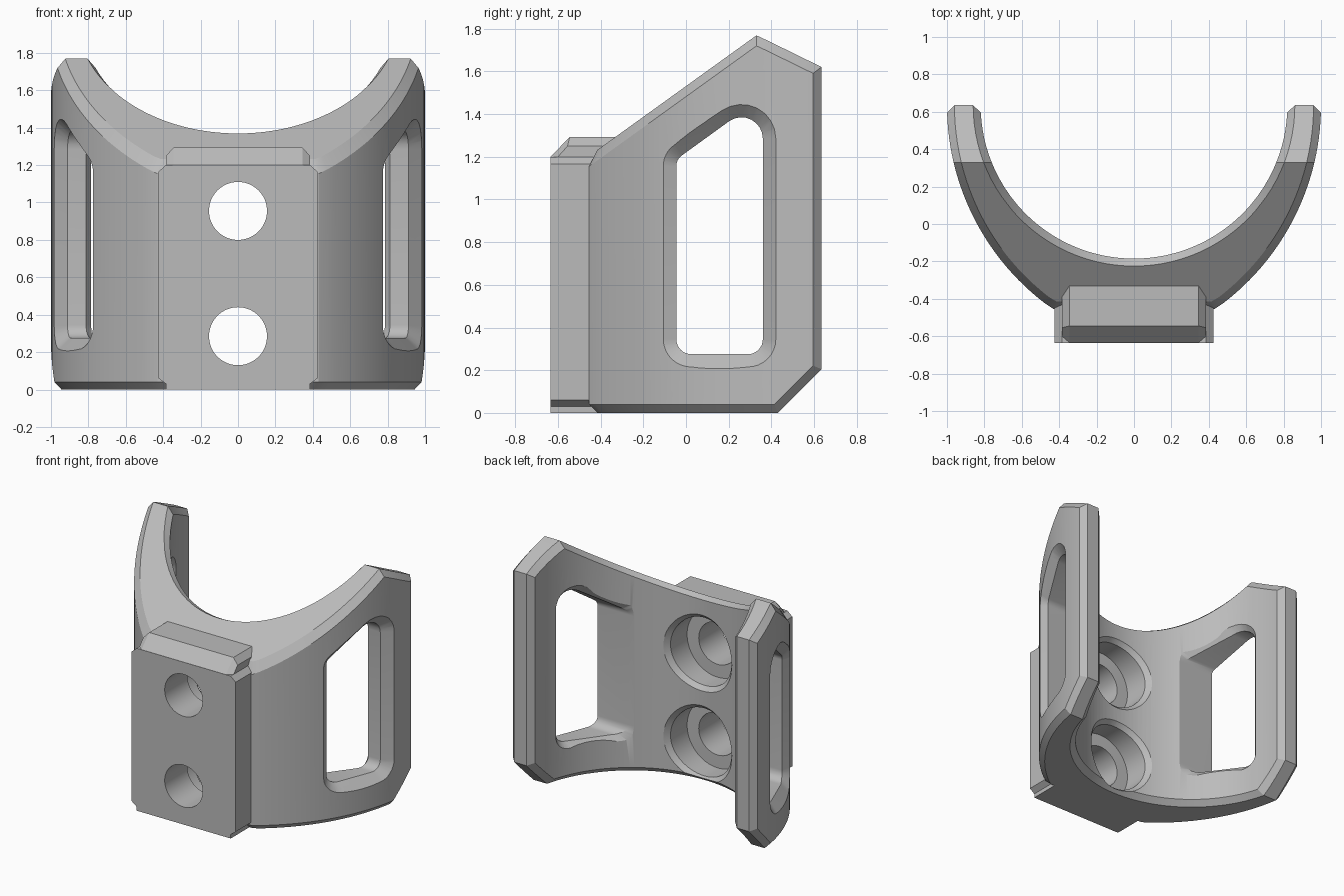
import bpy, bmesh
from math import sin, cos, asin, sqrt, radians, pi

if "Cube" in bpy.data.objects:
    bpy.data.objects.remove(bpy.data.objects["Cube"])

grey = bpy.data.materials.new("light_grey")
grey.use_nodes = True
colour = (0.5, 0.5, 0.5, 1)
grey.diffuse_color = colour
grey.node_tree.nodes["Principled BSDF"].inputs["Base Color"].default_value = colour

YC = 0.635                   # y of the arm tips and of both arc centres
R_IN = 0.82                  # inner arc, centred on x = 0
R_OUT, X_OUT = 1.333, -0.333  # outer arc of the +x arm
C = 0.04                     # rim chamfer
FRONT = -0.455


def loft(name, loops, caps=None):
    """Skin a row of equal loops and close both ends."""
    bm = bmesh.new()
    rows = [[bm.verts.new(p) for p in loop] for loop in loops]
    n = len(rows[0])
    for a, b in zip(rows, rows[1:]):
        for i in range(n):
            j = (i + 1) % n
            bm.faces.new((a[i], a[j], b[j], b[i]))
    for row in (rows[0], rows[-1]):
        for cap in caps or [range(n)]:
            bm.faces.new([row[i] for i in cap])
    bmesh.ops.recalc_face_normals(bm, faces=bm.faces)
    mesh = bpy.data.meshes.new(name)
    bm.to_mesh(mesh)
    bm.free()
    mesh.materials.append(grey)
    ob = bpy.data.objects.new(name, mesh)
    bpy.context.collection.objects.link(ob)
    return ob


def combine(target, other, operation):
    mod = target.modifiers.new(operation.lower(), 'BOOLEAN')
    mod.operation, mod.object, mod.solver = operation, other, 'EXACT'
    bpy.context.view_layer.objects.active = target
    bpy.ops.object.modifier_apply(modifier=mod.name)
    bpy.data.objects.remove(other)


# Side profile of the cradle
def top(y):
    return min(1.531 + 0.72 * y, 1.77 - 0.49 * (y - 0.33))


def bottom(y):
    return max(0, y - 0.43)


def wall_bottom(y):
    return max(C, y - 0.43 + 1.41 * C)


def x_in(y, r=R_IN):
    return sqrt(max(0, r * r - (YC - y) ** 2))


def x_out(y, r=R_OUT):
    return X_OUT + sqrt(r * r - (YC - y) ** 2)


def section(wi, ri, ro, wo):
    """Chamfered section from wall and rim points, inside to outside."""
    drop = 1.23 * C
    return [(*wi, wall_bottom(wi[1])), (*wi, top(wi[1]) - drop),
            (*ri, top(ri[1])), (*ro, top(ro[1])),
            (*wo, top(wo[1]) - drop), (*wo, wall_bottom(wo[1])),
            (*ro, bottom(ro[1])), (*ri, bottom(ri[1]))]


# Cradle: arm stations, then the thick web, then the flat front
stations = []
keys = [(YC - C, YC), (0.414, 0.43), (0.33, 0.33), (0.1, 0.1)]
for (w0, r0), (w1, r1), steps in zip(keys, keys[1:], (4, 2, 5)):
    for k in range(steps):
        w, r = w0 + (w1 - w0) * k / steps, r0 + (r1 - r0) * k / steps
        stations.append(section((x_in(w), w), (x_in(r, R_IN + C), r),
                                (x_out(r, R_OUT - C), r), (x_out(w), w)))


def arc(xc, radius, a):
    return (xc + radius * cos(a), YC - radius * sin(a))


a0, a1 = asin((YC - 0.1) / R_IN), radians(68)
b0, b1 = asin((YC - 0.1) / R_OUT), asin(1.06 / R_OUT)
WEB = 14
for k in range(WEB + 1):
    a, b = a0 + (a1 - a0) * k / WEB, b0 + (b1 - b0) * k / WEB
    stations.append(section(arc(0, R_IN, a), arc(0, R_IN + C, a),
                            arc(X_OUT, R_OUT - C, b), arc(X_OUT, R_OUT, b)))
FLAT = 8
for k in range(FLAT + 1):
    a = a1 + (pi / 2 - a1) * (k + 1) / (FLAT + 1)
    x = 0.43 * (1 - k / FLAT)
    stations.append(section(arc(0, R_IN, a), arc(0, R_IN + C, a),
                            (x * 0.96, FRONT + C), (x, FRONT)))
mirrored = [[(-x, y, z) for x, y, z in s] for s in reversed(stations[:-1])]
cradle = loft("cradle", stations + mirrored,
              [(0, 1, 2, 7), (2, 3, 6, 7), (3, 4, 5, 6)])

# Mounting block with nicked corners
half = [(0.385, 0), (0.385, 0.03), (0.425, 0.06), (0.425, 1.165), (0.385, 1.2)]
outline = half + [(-x, z) for x, z in reversed(half)]
block = loft("mounting_block", [[(x, y, z) for x, z in outline]
                                for y in (-YC, -0.36)])
combine(cradle, block, 'UNION')

# Sloped tab over the block
full = [(-0.634, 1.15), (-0.634, 1.2), (-0.545, 1.293), (-0.33, 1.293), (-0.3, 1.15)]
small = [(-0.6, 1.15), (-0.6, 1.2), (-0.555, 1.25), (-0.33, 1.25), (-0.3, 1.15)]
tab = loft("top_tab", [[(x, y, z) for y, z in shape] for x, shape in
                       ((-0.385, small), (-0.345, full), (0.345, full), (0.385, small))])
combine(cradle, tab, 'UNION')


# Screw holes, counterbored from the inside
def ring(radius, zc, y_of_x):
    pts = [(radius * cos(2 * pi * i / 64), zc + radius * sin(2 * pi * i / 64))
           for i in range(64)]
    return [(x, y_of_x(x), z) for x, z in pts]


def y_in(x):
    return YC - sqrt(R_IN ** 2 - x * x)


for zc in (0.285, 0.955):
    hole = loft("hole_cutter", [
        ring(0.155, zc, lambda x: -0.8), ring(0.155, zc, lambda x: -0.37),
        ring(0.25, zc, lambda x: -0.37), ring(0.25, zc, lambda x: y_in(x) - 0.03),
        ring(0.31, zc, lambda x: y_in(x) + 0.03), ring(0.31, zc, lambda x: 0.3)])
    hole.hide_render = True
    combine(cradle, hole, 'DIFFERENCE')


# Side windows, chamfered on both faces of the arm
def window(grow):
    corners = [(0.025, 0.345, 0.07, 180, 270), (0.29, 0.345, 0.07, 270, 360),
               (0.26, 1.285, 0.1, 0, 125), (0.015, 1.157, 0.06, 125, 180)]
    pts = []
    for y, z, r, start, end in corners:
        for i in range(9):
            a = radians(start + (end - start) * i / 8)
            pts.append((y + (r + grow) * cos(a), z + (r + grow) * sin(a)))
    return pts


for side in (1, -1):
    plain, wide = window(0), window(0.1)
    inner = [(max(y, -0.045), z) for y, z in window(0.08)]
    layers = [(wide, lambda y: 1.4), (wide, lambda y: x_out(y) + 0.04),
              (plain, lambda y: x_out(y) - 0.06), (plain, lambda y: x_in(y) + 0.04),
              (inner, lambda y: x_in(y) - 0.04), (inner, lambda y: 0.2)]
    cutter = loft("window_cutter", [[(side * f(y), y, z) for y, z in shape]
                                    for shape, f in layers])
    cutter.hide_render = True
    combine(cradle, cutter, 'DIFFERENCE')

# Smooth curves, sharp chamfers
bpy.ops.object.select_all(action='DESELECT')
cradle.select_set(True)
bpy.context.view_layer.objects.active = cradle
bpy.ops.object.shade_smooth_by_angle(angle=radians(25))
